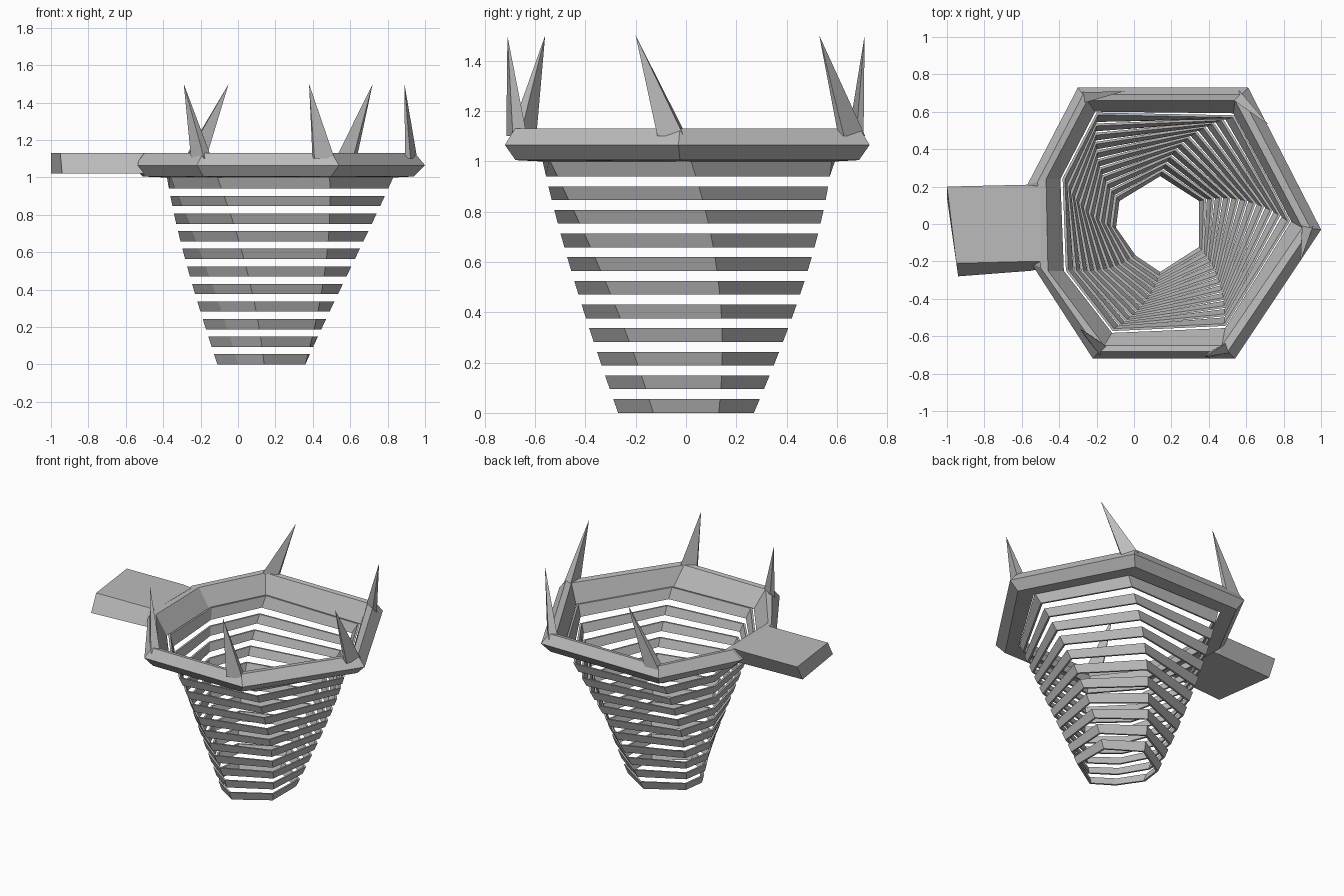
import bpy, bmesh
from math import atan2, hypot, cos, sin
from mathutils import Vector

cube = bpy.data.objects.get("Cube")
if cube:
    bpy.data.objects.remove(cube, do_unlink=True)

grey = bpy.data.materials.new("plain grey")
grey.use_nodes = True
COLOR = (0.5, 0.5, 0.5, 1)
grey.diffuse_color = COLOR
grey.node_tree.nodes["Principled BSDF"].inputs["Base Color"].default_value = COLOR


def add_object(name, verts, faces):
    mesh = bpy.data.meshes.new(name)
    mesh.from_pydata(verts, [], faces)
    bm = bmesh.new()
    bm.from_mesh(mesh)
    bmesh.ops.recalc_face_normals(bm, faces=bm.faces)
    bm.to_mesh(mesh)
    bm.free()
    mesh.materials.append(grey)
    obj = bpy.data.objects.new(name, mesh)
    bpy.context.collection.objects.link(obj)
    return obj


def closed_loft(name, loops):
    """Join stacked loops, the last one back to the first, into a ring."""
    n, m = len(loops[0]), len(loops)
    verts = [p for loop in loops for p in loop]
    faces = [(i * n + j, i * n + (j + 1) % n,
              (i + 1) % m * n + (j + 1) % n, (i + 1) % m * n + j)
             for i in range(m) for j in range(n)]
    return add_object(name, verts, faces)


def mix(a, b, t):
    return a + (b - a) * t


# Outlines of the seven-sided hoop: outer edge, inner top edge, net top, net bottom
outer = [(1, -.03), (.61, .73), (-.30, .73), (-.57, .21), (-.55, -.21), (-.22, -.72), (.54, -.72)]
inner = [(.90, -.02), (.54, .66), (-.25, .66), (-.47, .24), (-.46, -.25), (-.16, -.65), (.47, -.65)]
net_top = [(.83, .02), (.53, .58), (-.2, .59), (-.38, .24), (-.36, -.25), (-.11, -.57), (.49, -.54)]
net_low = [(.36, .13), (.14, .27), (-.09, .13), (-.11, -.02), (0, -.18), (.14, -.27), (.36, -.13)]


def rim_loop(a, b, t, z):
    return [(mix(p[0], q[0], t), mix(p[1], q[1], t), z) for p, q in zip(a, b)]


# Hoop rim
closed_loft("rim", [
    rim_loop(outer, inner, 0, 1.065),
    rim_loop(outer, inner, .55, 1.13),
    rim_loop(outer, inner, 1, 1.125),
    rim_loop(inner, net_top, .85, 1.0),
    rim_loop(outer, inner, .6, 1.005),
])

# Net: thin bands narrowing and twisting towards the bottom
CENTER_X = .14


def net_loop(z, inset):
    loop = []
    for p, q in zip(net_top, net_low):
        px, qx = p[0] - CENTER_X, q[0] - CENTER_X
        a0 = atan2(p[1], px)
        turn = atan2(q[1], qx) - a0
        turn = atan2(sin(turn), cos(turn))
        a = a0 + turn * (1 - z)
        r = mix(hypot(qx, q[1]), hypot(px, p[1]), z) - inset
        loop.append((CENTER_X + r * cos(a), r * sin(a), z))
    return loop


for i in range(11):
    low = .094 * i
    high = low + (.055 if i < 10 else .07)
    closed_loft(f"net_band_{i + 1}", [net_loop(low, 0), net_loop(high, 0),
                                      net_loop(high, .014), net_loop(low, .014)])

# Mounting bracket
top = [(-1, .2), (-.57, .21), (-.5, .2), (-.5, -.2), (-.55, -.2), (-.95, -.21)]
base = [(-1, .14), (-.57, .16), (-.5, .16), (-.5, -.24), (-.55, -.25), (-.94, -.28)]
k = len(top)
add_object("bracket", [(x, y, 1.13) for x, y in top] + [(x, y, 1.02) for x, y in base],
           [tuple(range(k)), tuple(range(k, 2 * k))] +
           [(i, (i + 1) % k, k + (i + 1) % k, k + i) for i in range(k)])

# Leaning spikes on the free corners of the rim
tips = {0: (.89, -.2), 1: (.72, .53), 2: (-.05, .71), 5: (-.29, -.56), 6: (.38, -.71)}
for number, (i, tip) in enumerate(tips.items(), 1):
    corner = Vector(outer[i]).lerp(Vector(inner[i]), .75)
    along = (Vector(tip) - corner).normalized()
    side = Vector((-along.y, along.x)) * .03
    foot = [corner - along * .02 + side, corner - along * .02 - side,
            corner + along * .09 - side * .5, corner + along * .09 + side * .5]
    add_object(f"spike_{number}", [(p.x, p.y, 1.1) for p in foot] + [(*tip, 1.5)],
               [(0, 1, 2, 3)] + [(j, (j + 1) % 4, 4) for j in range(4)])
